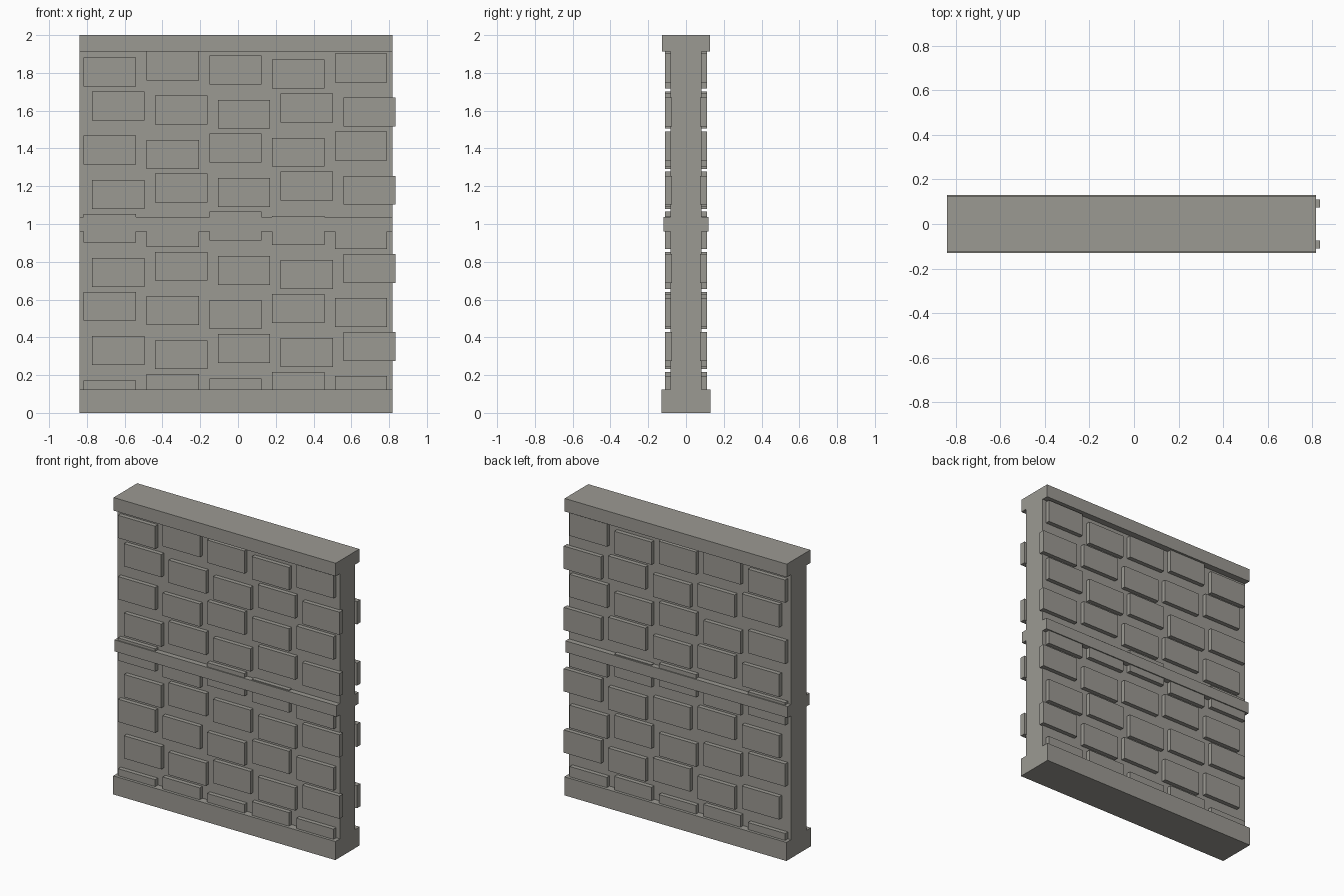
import bpy

cube = bpy.data.objects.get("Cube")
if cube:
    bpy.data.objects.remove(cube, do_unlink=True)

# Single stone colour
stone = bpy.data.materials.new("warm_grey_stone")
stone.use_nodes = True
colour = (0.33, 0.32, 0.29, 1.0)
stone.diffuse_color = colour
stone.node_tree.nodes["Principled BSDF"].inputs["Base Color"].default_value = colour


def box(name, x, y, z):
    """Box spanning the (min, max) pairs on each axis."""
    bpy.ops.mesh.primitive_cube_add(size=1, location=[sum(r) / 2 for r in (x, y, z)])
    obj = bpy.context.object
    obj.name = name
    obj.scale = [r[1] - r[0] for r in (x, y, z)]
    bpy.ops.object.transform_apply(location=True, rotation=False, scale=True)
    obj.data.materials.append(stone)
    return obj


# Wall slab and its three full-width courses
LENGTH = (-0.84, 0.817)
courses = {
    "wall_core": (0.082, 0.05, 1.95),
    "base_course": (0.13, 0, 0.125),
    "middle_band": (0.118, 0.96, 1.037),
    "top_cap": (0.126, 1.912, 2),
}
for name, (half, low, high) in courses.items():
    box(name, LENGTH, (-half, half), (low, high))

# Raised bricks: staggered rows with a repeating five-step drop
WIDTH, HEIGHT = 0.277, 0.153
for row in range(9):
    for col in range(5):
        left = -0.817 + 0.3325 * col + 0.045 * (row % 2)
        drop = (3 + 2 * row + 2 * col) % 5
        top = 1.914 - 0.2122 * row - 0.0111 * drop
        for side, sign in (("front", -1), ("back", 1)):
            depth = sorted((sign * 0.075, sign * 0.111))
            box(f"{side}_brick_{row + 1}_{col + 1}",
                (left, left + WIDTH), depth, (top - HEIGHT, top))
